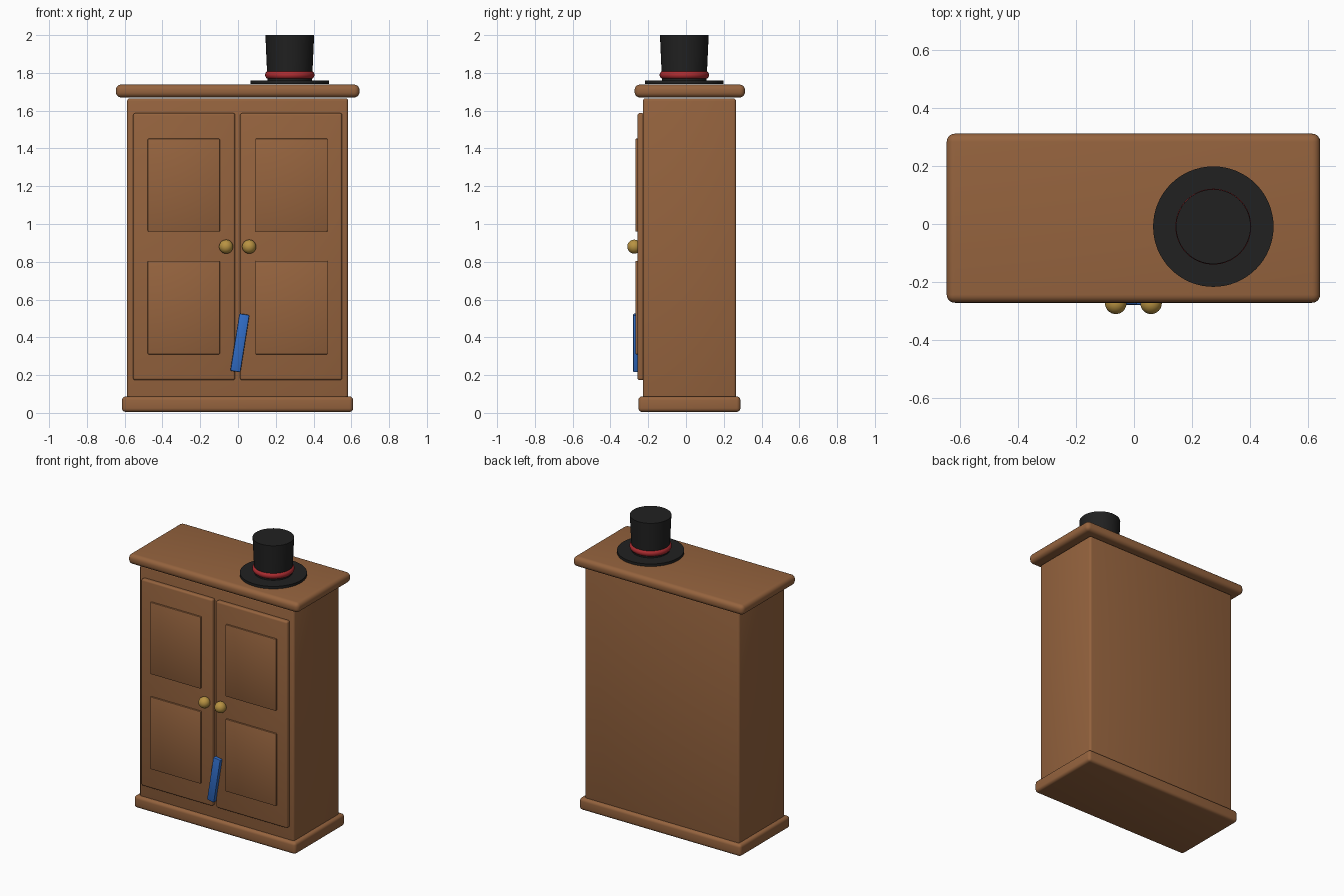
import bpy
import math

cube = bpy.data.objects.get("Cube")
if cube:
    bpy.data.objects.remove(cube, do_unlink=True)


def material(name, rgb):
    m = bpy.data.materials.new(name)
    m.use_nodes = True
    m.diffuse_color = (*rgb, 1)
    m.node_tree.nodes["Principled BSDF"].inputs["Base Color"].default_value = (*rgb, 1)
    return m


wood = material("brown_wood", (0.30, 0.125, 0.048))
brass = material("brass", (0.48, 0.29, 0.055))
felt = material("black_felt", (0.015, 0.015, 0.015))
ribbon = material("red_ribbon", (0.42, 0.025, 0.03))
cloth = material("blue_cloth", (0.03, 0.15, 0.56))


def finish(name, mat):
    ob = bpy.context.object
    ob.name = name
    ob.data.materials.append(mat)
    bpy.ops.object.shade_smooth_by_angle(angle=math.radians(35))
    return ob


def box(name, mat, x, y, z, bevel, segments=3, tilt=0):
    """Rounded box from (low, high) ranges on each axis, tilted about y."""
    ranges = (x, y, z)
    bpy.ops.mesh.primitive_cube_add(size=1, location=[(a + b) / 2 for a, b in ranges])
    ob = bpy.context.object
    ob.scale = [b - a for a, b in ranges]
    bpy.ops.object.transform_apply(location=False, rotation=False, scale=True)
    mod = ob.modifiers.new("rounded_edges", "BEVEL")
    mod.width = bevel
    mod.segments = segments
    bpy.ops.object.modifier_apply(modifier=mod.name)
    ob.rotation_euler.y = tilt
    return finish(name, mat)


def frustum(name, mat, r_low, r_high, z):
    bpy.ops.mesh.primitive_cone_add(vertices=64, radius1=r_low, radius2=r_high,
                                    depth=z[1] - z[0],
                                    location=(HAT[0], HAT[1], sum(z) / 2))
    return finish(name, mat)


# Cabinet case
MID = -0.002
box("cabinet_body", wood, (MID - 0.585, MID + 0.585), (-0.228, 0.265), (0.03, 1.665), 0.014)
box("base_plinth", wood, (MID - 0.612, MID + 0.612), (-0.252, 0.288), (0.005, 0.087), 0.02, 4)
box("top_cornice", wood, (MID - 0.645, MID + 0.645), (-0.272, 0.312), (1.67, 1.738), 0.028, 5)

# Doors with raised panels and knobs
for side, s in (("left", 1), ("right", -1)):
    def span(a, b):
        return tuple(sorted((MID + s * a, MID + s * b)))
    box(side + "_door", wood, span(0.013, 0.553), (-0.257, -0.22), (0.173, 1.587), 0.012)
    for level, z in (("lower", (0.31, 0.805)), ("upper", (0.96, 1.452))):
        box(f"{side}_{level}_panel", wood, span(0.094, 0.476), (-0.268, -0.25), z, 0.005, 2)
    bpy.ops.mesh.primitive_uv_sphere_add(segments=32, ring_count=16, radius=0.037,
                                         location=(MID + s * 0.061, -0.274, 0.88))
    finish(side + "_knob", brass)

# Strip of cloth caught between the doors
box("cloth_strip", cloth, (-0.017, 0.037), (-0.28, -0.25), (0.217, 0.524), 0.006, 2,
    tilt=math.radians(9))

# Top hat
HAT = (0.274, -0.009)
frustum("hat_brim", felt, 0.208, 0.208, (1.742, 1.759))
frustum("hat_crown", felt, 0.118, 0.129, (1.755, 2.0))
bpy.ops.mesh.primitive_torus_add(major_segments=64, minor_segments=16, major_radius=0.109,
                                 minor_radius=0.022, location=(HAT[0], HAT[1], 1.789))
finish("hat_band", ribbon)
